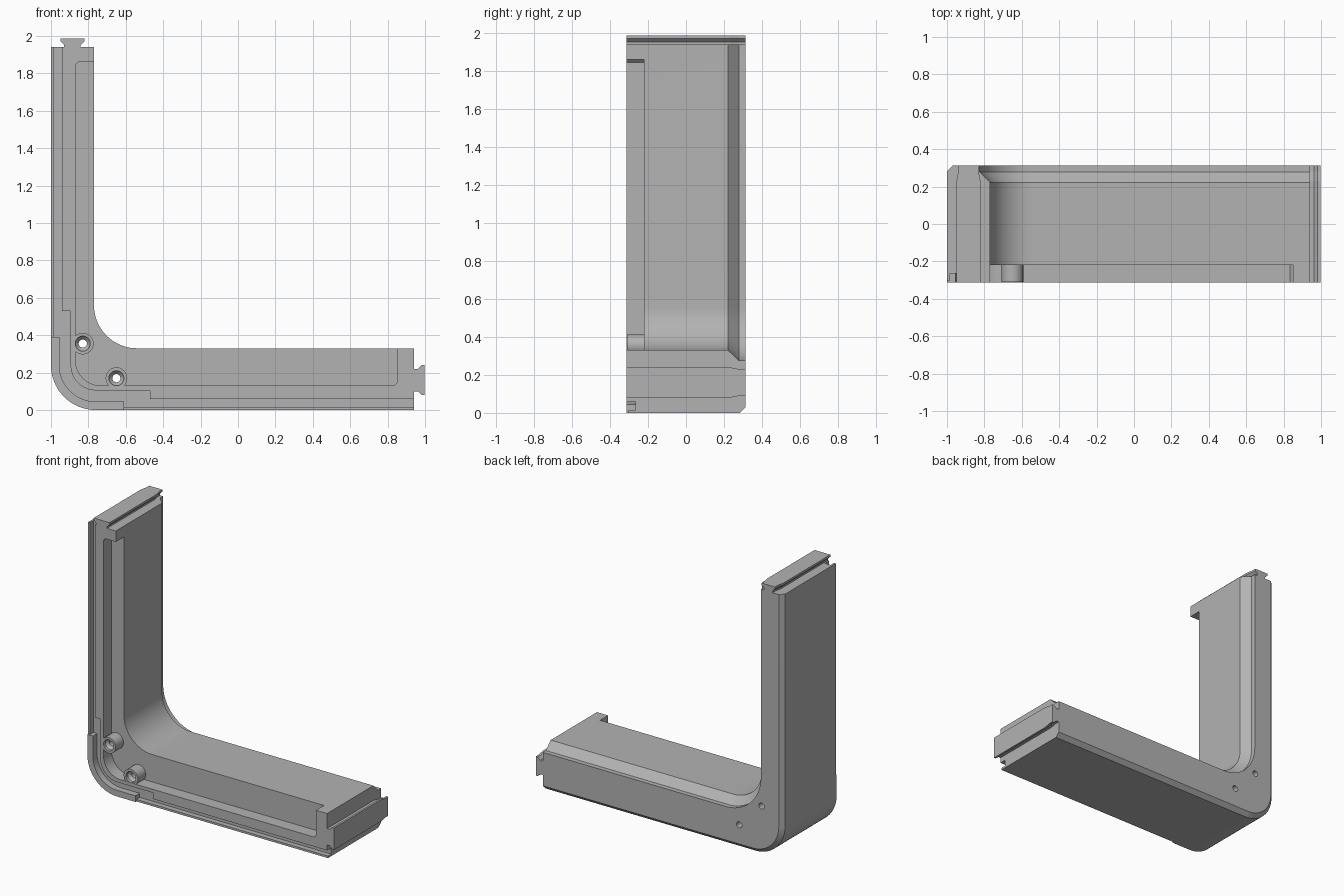
import bpy, bmesh
from math import sin, cos, pi, radians

if "Cube" in bpy.data.objects:
    bpy.data.objects.remove(bpy.data.objects["Cube"])

grey = bpy.data.materials.new("plain grey")
grey.use_nodes = True
COLOUR = (0.45, 0.45, 0.45, 1)
grey.diffuse_color = COLOUR
grey.node_tree.nodes["Principled BSDF"].inputs["Base Color"].default_value = COLOUR

FRONT, BACK = -0.313, 0.313
END = 1.94        # where both legs stop, measured from the outer corner
ROUND = 0.24      # outer corner radius


def arc(cx, cz, r, a0, a1, n=20):
    return [(cx + r * cos(radians(a0 + (a1 - a0) * i / n)),
             cz + r * sin(radians(a0 + (a1 - a0) * i / n))) for i in range(n + 1)]


def loft(name, layers):
    """Closed solid through (y, outline) layers; outlines start at the outer corner."""
    bm = bmesh.new()
    rings = [[bm.verts.new((u - 1, y, w)) for u, w in pts] for y, pts in layers]
    bm.faces.new(rings[0])
    bm.faces.new(rings[-1][::-1])
    for a, b in zip(rings, rings[1:]):
        for i in range(len(a)):
            j = (i + 1) % len(a)
            bm.faces.new((a[i], b[i], b[j], a[j]))
    bmesh.ops.recalc_face_normals(bm, faces=bm.faces)
    me = bpy.data.meshes.new(name)
    bm.to_mesh(me)
    bm.free()
    me.materials.append(grey)
    ob = bpy.data.objects.new(name, me)
    bpy.context.collection.objects.link(ob)
    return ob


def prism(name, pts, y0, y1):
    return loft(name, [(y0, pts), (y1, pts)])


def combine(target, tool, operation="DIFFERENCE"):
    mod = target.modifiers.new("combine", "BOOLEAN")
    mod.operation, mod.solver, mod.object = operation, "EXACT", tool
    bpy.context.view_layer.objects.active = target
    bpy.ops.object.modifier_apply(modifier=mod.name)
    bpy.data.objects.remove(tool)


def swap(pts):
    """Mirror across the corner diagonal."""
    return [(w, u) for u, w in pts][::-1]


def outline(outer, inner):
    """L outline, with its outer and inner sides moved inward."""
    return ([(outer, END)] + arc(ROUND, ROUND, ROUND - outer, 180, 270) +
            [(END, outer), (END, 0.33 - inner)] +
            arc(0.46, 0.56, 0.23 + inner, 270, 180) + [(0.23 - inner, END)])


def stepped_path(leg, corner, step, top):
    """Path along both legs that shifts inward around the corner."""
    half = [(leg, top), (leg, step), (corner, step)]
    return half + arc(ROUND, ROUND, ROUND - corner, 180, 270) + swap(half)


# L-shaped body with bevelled back edges
body = loft("corner_frame", [
    (FRONT, outline(0, 0)), (0.222, outline(0, 0)), (0.278, outline(0, 0.055)),
    (0.283, outline(0, 0.055)), (BACK, outline(0.03, 0.055))])

# Front pocket, open towards the inside of the frame
pocket = ([(0.5, 1.86), (0.145, 1.86), (0.13, 1.845)] +
          arc(0.27, 0.27, 0.14, 180, 270) +
          [(1.835, 0.13), (1.85, 0.145), (1.85, 0.5), (0.5, 0.5)])
combine(body, prism("pocket_cutter", pocket, -0.4, -0.22))

# Sealing groove along the outer edge, with a lowered lip beside the legs
lip = stepped_path(0.015, 0.045, 0.39, 1.96)
rim = stepped_path(0.06, 0.105, 0.53, 1.96)
combine(body, prism("groove_cutter", rim + lip[::-1], -0.4, -0.265))
lip_strip = [(-0.1, 0.39), (0.03, 0.39), (0.03, 1.96), (-0.1, 1.96)]
for i, pts in enumerate((lip_strip, swap(lip_strip))):
    combine(body, prism("lip_cutter", pts, -0.4, -0.303))

# Screw bosses with countersunk through holes
for cu, cw in ((0.17, 0.355), (0.35, 0.17)):
    combine(body, prism("boss", arc(cu, cw, 0.058, 0, 345, 23), FRONT + 0.002, -0.2), "UNION")
    combine(body, prism("screw_hole", arc(cu, cw, 0.022, 0, 345, 23), -0.4, 0.4))
    combine(body, loft("countersink", [
        (-0.4, arc(cu, cw, 0.04, 0, 345, 23)), (-0.29, arc(cu, cw, 0.04, 0, 345, 23)),
        (-0.27, arc(cu, cw, 0.022, 0, 345, 23))]))


# Dovetail tongues on both leg ends
def tongue(mid, wide, taper):
    n, h = wide - 0.02 - taper, wide - taper
    side = [(END - 0.03, n), (1.962, n), (1.982, h), (1.997, h)]
    return [(u, mid - s) for u, s in side] + [(u, mid + s) for u, s in side[::-1]]


for name, mid, wide, turn in (("right_tongue", 0.16, 0.08, False),
                              ("top_tongue", 0.115, 0.064, True)):
    shapes = [(y, tongue(mid, wide, t)) for y, t in
              ((FRONT, 0), (0.23, 0), (0.28, 0.01), (BACK, 0.01))]
    if turn:
        shapes = [(y, [(w, u - 0.01) for u, w in pts]) for y, pts in shapes]
    ob = loft(name, shapes)

# Smooth the round corners, keep the hard edges
bpy.ops.object.select_all(action="DESELECT")
body.select_set(True)
bpy.context.view_layer.objects.active = body
bpy.ops.object.shade_smooth_by_angle(angle=radians(25))
